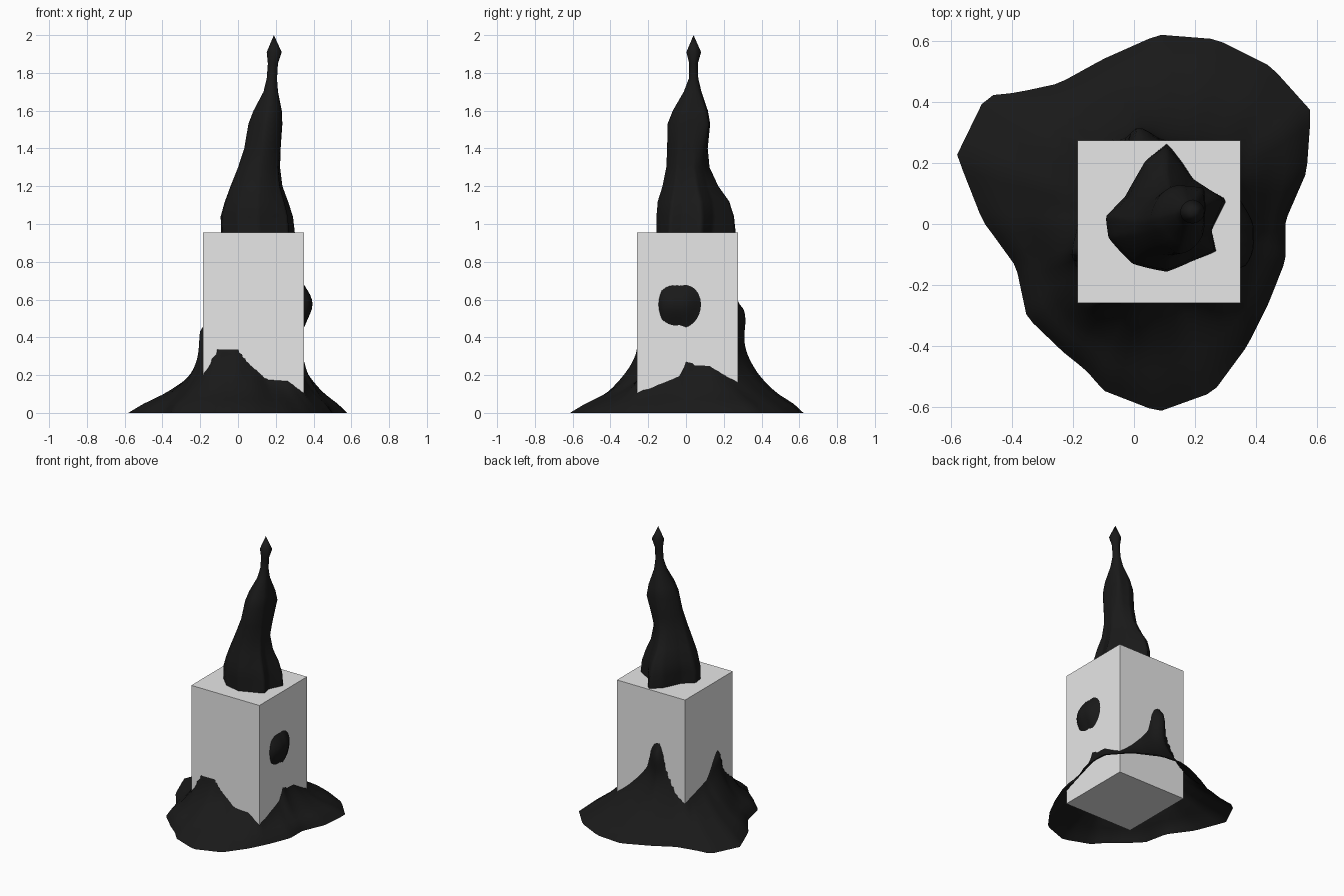
import bpy, bmesh, math

if "Cube" in bpy.data.objects:
    bpy.data.objects.remove(bpy.data.objects["Cube"])

CX, CY, N = 0.09, 0.0, 96
BX0, BX1, BY0, BY1, BTOP = -0.185, 0.35, -0.26, 0.275, 0.955


def material(name, rgb):
    m = bpy.data.materials.new(name)
    m.diffuse_color = (*rgb, 1)
    m.use_nodes = True
    m.node_tree.nodes["Principled BSDF"].inputs["Base Color"].default_value = m.diffuse_color
    return m


dark = material("dark rock", (0.01, 0.01, 0.01))
pale = material("pale grey", (0.8, 0.8, 0.8))


def lerp_table(rows, t):
    """Linear lookup in rows of (key, values...)."""
    for a, b in zip(rows, rows[1:]):
        if t <= b[0]:
            f = (t - a[0]) / max(b[0] - a[0], 1e-9)
            return [p + (q - p) * f for p, q in zip(a[1:], b[1:])]
    return list(rows[-1][1:])


def polar(points):
    """Turn (x, y[, z]) points into a periodic table of angle -> radius, z."""
    rows = sorted((math.atan2(p[1] - CY, p[0] - CX) % math.tau,
                   math.hypot(p[0] - CX, p[1] - CY), p[2] if len(p) > 2 else 0) for p in points)
    first, last = rows[0], rows[-1]
    return [(last[0] - math.tau, *last[1:])] + rows + [(first[0] + math.tau, *first[1:])]


def edge_radius(rows, t):
    """Radius at angle t along the straight edge between two outline points."""
    for a, b in zip(rows, rows[1:]):
        if t <= b[0]:
            inv = math.sin(b[0] - t) / a[1] + math.sin(t - a[0]) / b[1]
            return math.sin(b[0] - a[0]) / inv
    return rows[-1][1]


# Foot outline, outline where the spire leaves the block, contact line on the block
foot = polar([(.08, .62), (.27, .605), (.45, .515), (.58, .37), (.565, .17), (.495, .01),
              (.495, -.12), (.44, -.26), (.37, -.4), (.26, -.55), (.08, -.615), (-.1, -.545),
              (-.155, -.48), (-.23, -.42), (-.35, -.305), (-.385, -.14), (-.465, -.03),
              (-.495, .01), (-.58, .225), (-.485, .42), (-.385, .43), (-.245, .46), (-.1, .54)])
neck = polar([(.11, .265), (.04, .21), (-.02, .08), (-.09, .02), (-.08, -.05), (0, -.13),
              (.11, -.155), (.27, -.09), (.255, -.02), (.305, .08), (.2, .14), (.16, .2)])
front = [(-.185, .21), (-.11, .345), (0, .345), (.05, .27), (.15, .175), (.27, .17), (.35, .11)]
right = [(-.15, .15), (-.03, .2), (0, .28), (.05, .255), (.13, .25), (.274, .165)]
back = [(.17, .335), (.09, .43), (.02, .56), (-.05, .4), (-.12, .27), (-.185, .225)]
left = [(.15, .26), (.035, .3), (-.02, .36), (-.09, .45), (-.14, .33)]
contact = polar([(x, BY0, z) for x, z in front] + [(BX1, y, z) for y, z in right]
                + [(x, BY1, z) for x, z in back] + [(BX0, y, z) for y, z in left])

# Lumps: x, y, z, width, height, amount
lumps = [(.39, -.06, .585, .11, .14, .108), (-.2, -.09, .41, .06, .1, .018),
         (.02, .31, .5, .045, .11, .04)]


def block_radius(a):
    c, s = math.cos(a), math.sin(a)
    dx = (BX1 - CX) / c if c > 1e-6 else (BX0 - CX) / c if c < -1e-6 else 9
    dy = (BY1 - CY) / s if s > 1e-6 else (BY0 - CY) / s if s < -1e-6 else 9
    return min(dx, dy)


def lower_point(a, z):
    r0, rt = edge_radius(foot, a), edge_radius(neck, a)
    rb, zb = block_radius(a), lerp_table(contact, a)[1]
    if z < zb:
        r = rb + (r0 - rb) * (1 - z / zb) ** (1.25 + max(0, zb - .2) * 2.5)
        r += .02 * math.exp(-((z - .05) / .035) ** 2) * (1 - z / zb)
    else:
        r = rb + (rt - rb) * ((z - zb) / (BTOP - zb)) ** .6
    for lx, ly, lz, w, h, amount in lumps:
        away = a - math.atan2(ly - CY, lx - CX)
        away = math.atan2(math.sin(away), math.cos(away)) * r
        r += amount * math.exp(-(away / w) ** 2 - ((z - lz) / h) ** 2)
    return CX + r * math.cos(a), CY + r * math.sin(a), z


# Spire extents: z, x min, x max, y min, y max
spire = [(.955, -.09, .305, -.155, .265), (1.04, -.093, .296, -.157, .256),
         (1.12, -.07, .27, -.15, .23), (1.2, -.04, .24, -.125, .172),
         (1.3, 0, .225, -.105, .125), (1.4, .033, .226, -.1, .115),
         (1.53, .055, .235, -.098, .128), (1.6, .082, .232, -.07, .116),
         (1.7, .135, .212, -.012, .082), (1.77, .152, .207, .015, .065),
         (1.85, .158, .212, .017, .063), (1.91, .152, .232, .002, .08), (2.0, .19, .19, .04, .04)]


def spire_point(a, z):
    x0, x1, y0, y1 = lerp_table(spire, z)
    r = edge_radius(neck, a)
    # star-like neck outline, fading to a lopsided ellipse higher up
    u = (CX + r * math.cos(a) + .09) / .395
    v = (CY + r * math.sin(a) + .155) / .42
    side = max(0, math.cos(2 * (a - math.pi / 4)))
    swell = (.36 if math.cos(a - math.pi / 4) > 0 else -.2) * side
    m = 1 + swell * math.exp(-((z - 1.52) / .16) ** 2)
    c, s = min(1, m * math.cos(a)), min(1, m * math.sin(a))
    f = min(1, max(0, (z - .96) / .45)) * .9
    u += (.5 + .5 * c - u) * f
    v += (.5 + .5 * s - v) * f
    return x0 + (x1 - x0) * u, y0 + (y1 - y0) * v, z


# Rock mound and spire: one open-bottomed skin
levels = [BTOP * i / 40 for i in range(40)]
bm = bmesh.new()
angles = [math.tau * i / N for i in range(N)]
rings = [[bm.verts.new(lower_point(a, z)) for a in angles] for z in levels]
for row in spire[:-1]:
    rings.append([bm.verts.new(spire_point(a, row[0])) for a in angles])
tip = bm.verts.new((.19, .04, 2.0))
for lo, hi in zip(rings, rings[1:]):
    for i in range(N):
        j = (i + 1) % N
        bm.faces.new((lo[i], lo[j], hi[j], hi[i]))
for i in range(N):
    bm.faces.new((rings[-1][i], rings[-1][(i + 1) % N], tip))
mesh = bpy.data.meshes.new("rock_spire")
bm.to_mesh(mesh)
bm.free()
rock = bpy.data.objects.new("rock_spire", mesh)
bpy.context.collection.objects.link(rock)
mesh.materials.append(dark)
for p in mesh.polygons:
    p.use_smooth = True

# Square block pierced by the rock
bpy.ops.mesh.primitive_cube_add(size=1, location=((BX0 + BX1) / 2, (BY0 + BY1) / 2, BTOP / 2 + .003))
block = bpy.context.object
block.name = "square_block"
block.scale = (BX1 - BX0, BY1 - BY0, BTOP - .006)
block.data.materials.append(pale)
